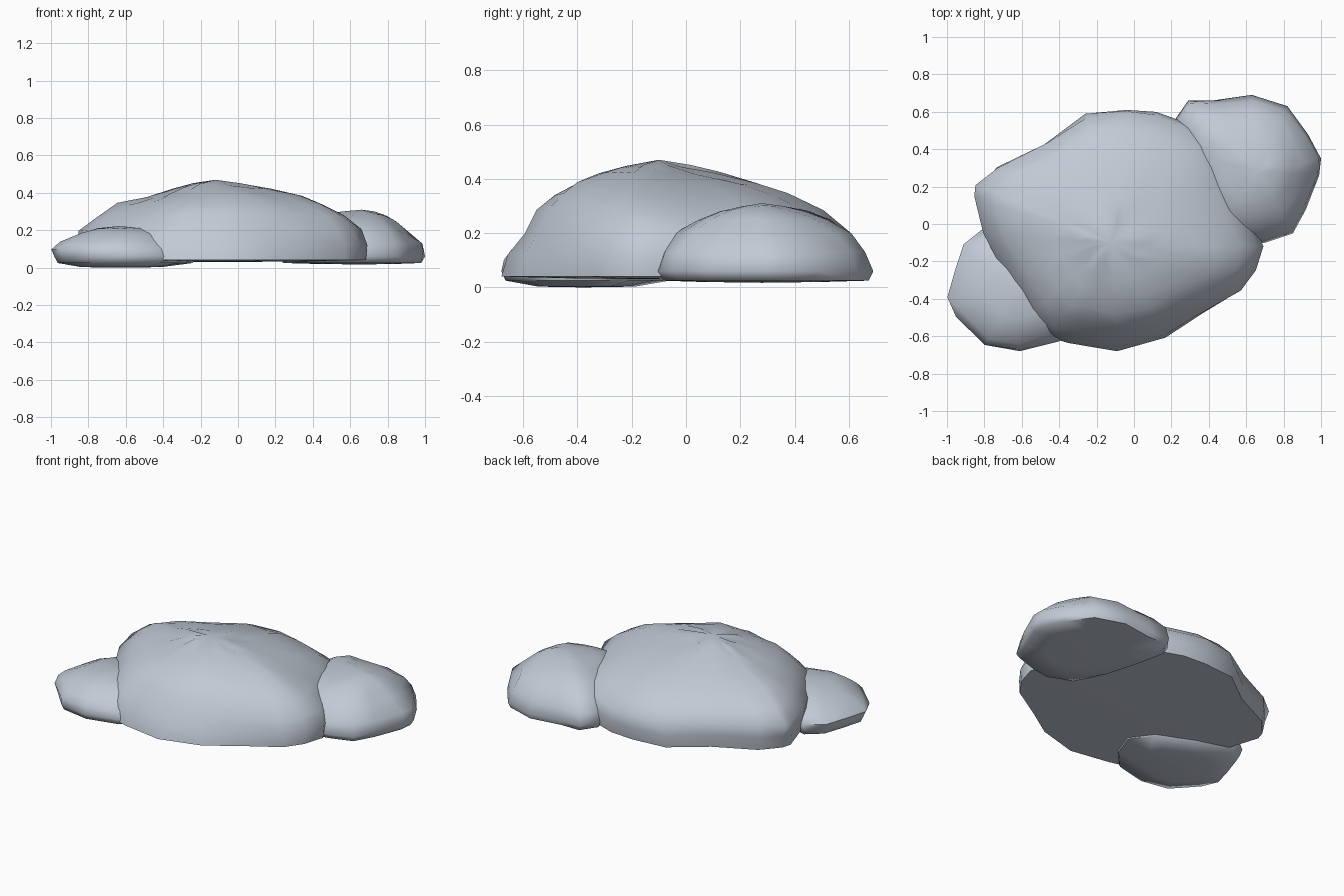
import bpy, bmesh, math, random

random.seed(4)
stone = bpy.data.materials.new("blue grey stone")
stone.diffuse_color = (0.54, 0.59, 0.67, 1)


def rock(name, outline, peak, levels, bottom, jitter=0.008, skew=0.0):
    """Loft a plan outline upward to a peak.
    levels: (z, shrink toward +x, +y, -x, -y); skew thins one diagonal higher up"""
    bm = bmesh.new()
    px, py, pz = peak
    n = len(outline)
    rings = []
    for k, (z, *s) in enumerate(levels):
        ring = []
        high = max(0, k - 2) / (len(levels) - 3)
        for x, y in outline:
            dx, dy = x - px, y - py
            a = math.atan2(dy, dx)
            f = (s[0 if dx > 0 else 2] * math.cos(a) ** 2
                 + s[1 if dy > 0 else 3] * math.sin(a) ** 2)
            f *= 1 - skew * high * math.sin(2 * a)
            j = jitter if k > 1 else 0
            ring.append(bm.verts.new((px + dx * f + random.uniform(-j, j),
                                      py + dy * f + random.uniform(-j, j),
                                      z + random.uniform(-j, j) * 0.7)))
        rings.append(ring)
    # slightly bulging underside
    mid = [bm.verts.new((px + (x - px) * 0.55, py + (y - py) * 0.55,
                         bottom + 0.003)) for x, y in outline]
    rings.insert(0, mid)
    for lo, hi in zip(rings, rings[1:]):
        for i in range(n):
            j = (i + 1) % n
            bm.faces.new((lo[i], lo[j], hi[j], hi[i]))
    top = bm.verts.new(peak)
    base = bm.verts.new((px, py, bottom))
    for i in range(n):
        j = (i + 1) % n
        bm.faces.new((rings[-1][i], rings[-1][j], top))
        bm.faces.new((mid[j], mid[i], base))
    bmesh.ops.recalc_face_normals(bm, faces=bm.faces)
    me = bpy.data.meshes.new(name)
    bm.to_mesh(me)
    bm.free()
    me.materials.append(stone)
    ob = bpy.data.objects.new(name, me)
    bpy.context.collection.objects.link(ob)
    bpy.ops.object.select_all(action='DESELECT')
    ob.select_set(True)
    bpy.context.view_layer.objects.active = ob
    bpy.ops.object.shade_smooth_by_angle(angle=math.radians(60))
    return ob


# large central boulder
rock("main_boulder",
     [(0.70, -0.12), (0.66, -0.25), (0.58, -0.36), (0.36, -0.49), (0.17, -0.61),
      (-0.09, -0.68), (-0.35, -0.64), (-0.47, -0.61), (-0.58, -0.50),
      (-0.66, -0.32), (-0.74, -0.20), (-0.80, -0.05), (-0.86, 0.14),
      (-0.84, 0.20), (-0.74, 0.31), (-0.48, 0.43), (-0.26, 0.59), (-0.04, 0.61),
      (0.12, 0.60), (0.26, 0.55), (0.42, 0.49), (0.52, 0.30), (0.62, 0.08)],
     (-0.12, -0.10, 0.47),
     [(0.04, 0.98, 0.98, 0.96, 1.0), (0.12, 0.99, 1.0, 0.98, 0.96),
      (0.20, 0.94, 0.98, 1.0, 0.86), (0.28, 0.85, 0.85, 0.84, 0.76),
      (0.34, 0.69, 0.69, 0.68, 0.66), (0.38, 0.55, 0.53, 0.47, 0.53),
      (0.42, 0.36, 0.32, 0.30, 0.38), (0.445, 0.18, 0.16, 0.17, 0.22)],
     0.03, 0.010, 0.14)

# medium boulder at the back right
rock("right_boulder",
     [(1.0, 0.35), (0.99, 0.26), (0.92, 0.08), (0.85, -0.05), (0.70, -0.10),
      (0.58, -0.12), (0.42, -0.05), (0.32, 0.15), (0.25, 0.40), (0.22, 0.56),
      (0.29, 0.66), (0.42, 0.66), (0.63, 0.69), (0.82, 0.63), (0.93, 0.48)],
     (0.66, 0.28, 0.31),
     [(0.025, 0.94, 0.96, 0.95, 0.93), (0.06, 1, 1, 1, 1),
      (0.13, 0.97, 0.94, 0.98, 0.94), (0.20, 0.70, 0.80, 0.86, 0.79),
      (0.25, 0.53, 0.60, 0.72, 0.60), (0.28, 0.38, 0.38, 0.50, 0.38),
      (0.297, 0.2, 0.2, 0.25, 0.2)],
     0.017, 0.006)

# small boulder at the front left
rock("left_boulder",
     [(-0.22, -0.34), (-0.32, -0.20), (-0.55, -0.10), (-0.81, -0.03),
      (-0.91, -0.11), (-0.96, -0.25), (-1.0, -0.39), (-0.95, -0.50),
      (-0.80, -0.65), (-0.61, -0.68), (-0.40, -0.63), (-0.28, -0.50)],
     (-0.64, -0.38, 0.222),
     [(0.025, 0.95, 0.92, 0.90, 0.95), (0.06, 0.98, 0.98, 0.95, 1),
      (0.10, 0.90, 1, 1, 0.97), (0.14, 0.80, 0.90, 0.86, 0.87),
      (0.185, 0.64, 0.70, 0.56, 0.68), (0.21, 0.42, 0.44, 0.33, 0.42)],
     0.0, 0.004)
